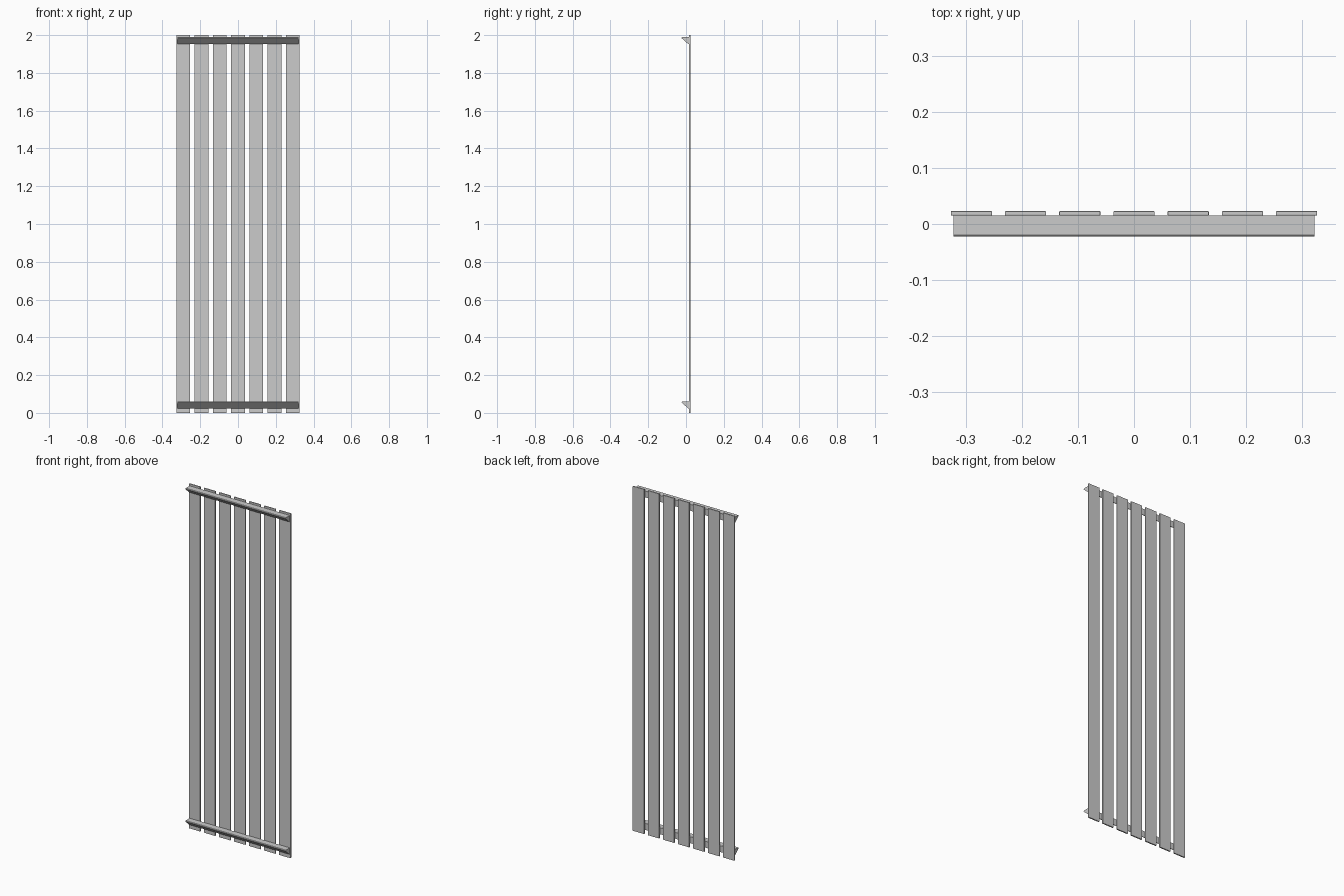
import bpy, bmesh

if "Cube" in bpy.data.objects:
    bpy.data.objects.remove(bpy.data.objects["Cube"])

SLATS = 7
PITCH = 0.0966
HEIGHT = 2.0


def finish(name, bm):
    bmesh.ops.recalc_face_normals(bm, faces=bm.faces)
    mesh = bpy.data.meshes.new(name)
    bm.to_mesh(mesh)
    bm.free()
    obj = bpy.data.objects.new(name, mesh)
    bpy.context.collection.objects.link(obj)
    return obj


def add_bevel(obj, width, segments):
    mod = obj.modifiers.new("soft_edges", 'BEVEL')
    mod.width = width
    mod.segments = segments
    mod.limit_method = 'ANGLE'


def box(name, centre, size):
    bm = bmesh.new()
    bmesh.ops.create_cube(bm, size=1)
    bmesh.ops.scale(bm, vec=size, verts=bm.verts)
    obj = finish(name, bm)
    obj.location = centre
    return obj


def rail(name, top_z):
    # wedge section (y, z): flat top, small front lip, sloping underside
    section = [(0.0155, 0), (-0.020, 0), (-0.0225, -0.002),
               (-0.0225, -0.006), (0.0125, -0.037), (0.0155, -0.037)]
    bm = bmesh.new()
    verts = [bm.verts.new((-0.3215, y, top_z + z)) for y, z in section]
    face = bm.faces.new(verts)
    ext = bmesh.ops.extrude_face_region(bm, geom=[face], use_keep_orig=True)
    moved = [v for v in ext["geom"] if isinstance(v, bmesh.types.BMVert)]
    bmesh.ops.translate(bm, vec=(0.643, 0, 0), verts=moved)
    return finish(name, bm)


# vertical slats
for i in range(SLATS):
    x = (i - (SLATS - 1) / 2) * PITCH
    slat = box(f"slat_{i + 1}", (x, 0.019, HEIGHT / 2), (0.0735, 0.008, HEIGHT))
    add_bevel(slat, 0.0015, 2)

# wedge-shaped cross rails on the front
rail("upper_rail", 1.989)
rail("lower_rail", 0.060)
